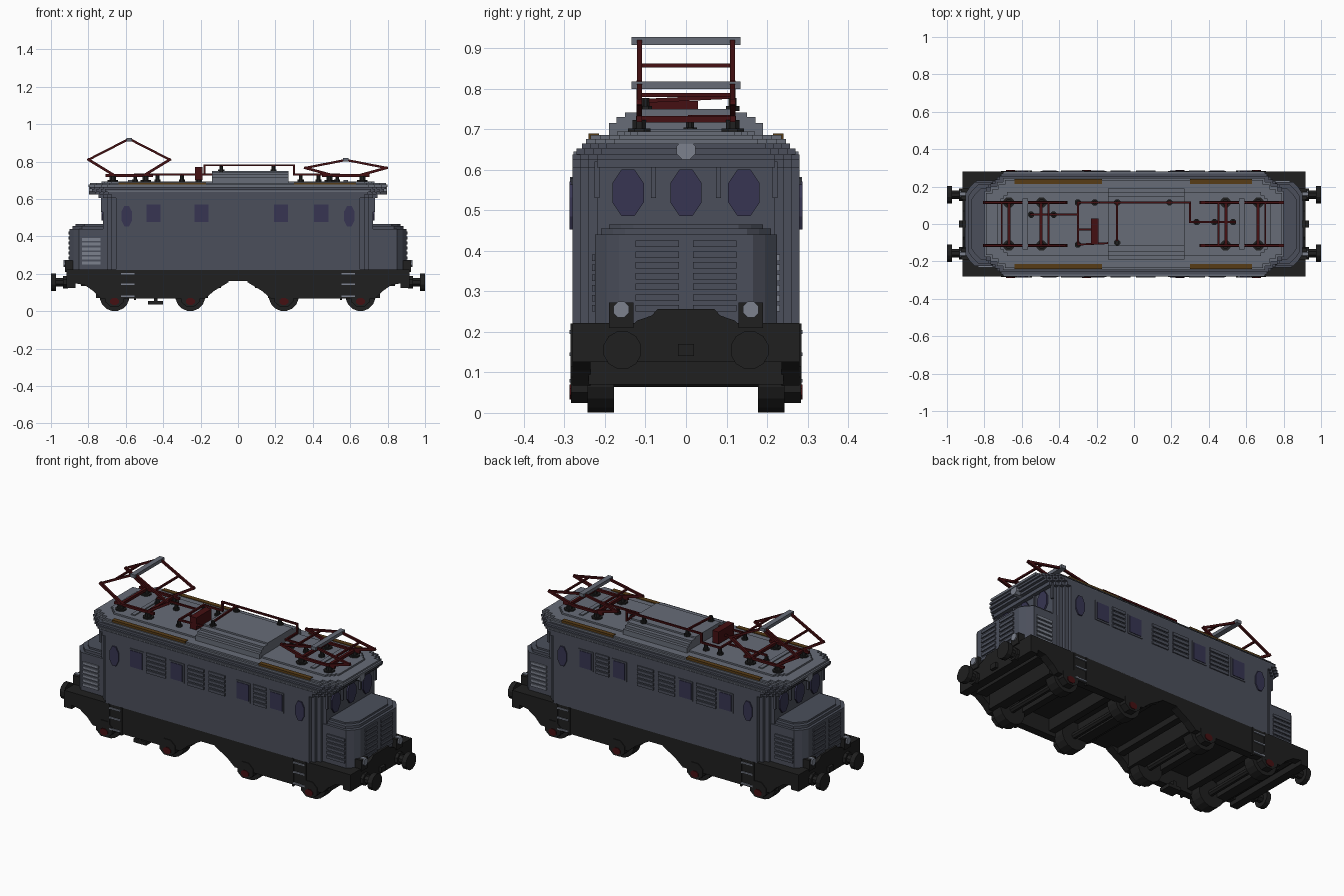
import bpy, bmesh, math
from mathutils import Vector

cube = bpy.data.objects.get("Cube")
if cube:
    bpy.data.objects.remove(cube, do_unlink=True)


def material(name, rgb):
    m = bpy.data.materials.new(name)
    m.use_nodes = True
    col = (*rgb, 1)
    m.diffuse_color = col
    bsdf = next(n for n in m.node_tree.nodes if n.type == 'BSDF_PRINCIPLED')
    bsdf.inputs["Base Color"].default_value = col
    bsdf.inputs["Roughness"].default_value = 0.8
    return m


BODY = material("slate_grey", (0.070, 0.078, 0.105))
ROOF = material("roof_grey", (0.135, 0.150, 0.185))
BLACK = material("chassis_black", (0.014, 0.014, 0.014))
RED = material("dark_red", (0.060, 0.005, 0.006))
GLASS = material("window_blue", (0.038, 0.036, 0.085))
BROWN = material("walkway_brown", (0.095, 0.045, 0.008))
LIGHT = material("lamp_grey", (0.20, 0.22, 0.27))


class Part:
    """Collects simple solids into one named mesh."""
    def __init__(self, name, mat):
        self.name, self.mat, self.bm = name, mat, bmesh.new()

    def prism(self, pts, axis, a, b):
        # extrude a 2D outline along an axis; outline uses the other two axes in order
        def place(p, d):
            c = list(p)
            c.insert(axis, d)
            return self.bm.verts.new(c)
        lo, hi = [place(p, a) for p in pts], [place(p, b) for p in pts]
        self.bm.faces.new(lo)
        self.bm.faces.new(hi)
        n = len(pts)
        for i in range(n):
            j = (i + 1) % n
            self.bm.faces.new((lo[i], lo[j], hi[j], hi[i]))

    def box(self, x0, x1, y0, y1, z0, z1):
        self.prism([(x0, y0), (x1, y0), (x1, y1), (x0, y1)], 2, z0, z1)

    def disc(self, c, rx, ry, axis, a, b, n=12):
        t = [2 * math.pi * (i + 0.5) / n for i in range(n)]
        self.prism([(c[0] + rx * math.cos(k), c[1] + ry * math.sin(k)) for k in t], axis, a, b)

    def bar(self, p, q, r=0.006):
        p, q = Vector(p), Vector(q)
        d = (q - p).normalized()
        u = d.cross(Vector((0, 1, 0)) if abs(d.y) < 0.9 else Vector((0, 0, 1))).normalized() * r
        v = d.cross(u)
        ring = [[self.bm.verts.new(e + u * s + v * t) for s, t in ((1, 1), (-1, 1), (-1, -1), (1, -1))]
                for e in (p - d * r, q + d * r)]
        self.bm.faces.new(ring[0])
        self.bm.faces.new(ring[1])
        for i in range(4):
            j = (i + 1) % 4
            self.bm.faces.new((ring[0][i], ring[0][j], ring[1][j], ring[1][i]))

    def done(self):
        bmesh.ops.recalc_face_normals(self.bm, faces=self.bm.faces)
        me = bpy.data.meshes.new(self.name)
        self.bm.to_mesh(me)
        self.bm.free()
        me.materials.append(self.mat)
        bpy.context.collection.objects.link(bpy.data.objects.new(self.name, me))


def plan(hx, hy, cx, cy, steps=3):
    # rectangle with stair-stepped corners
    q = []
    for i in range(steps + 1):
        q.append((hx - cx * i / steps, hy - cy * (steps - i) / steps))
        if i < steps:
            q.append((hx - cx * (i + 1) / steps, hy - cy * (steps - i) / steps))
    return q + [(-x, y) for x, y in q[::-1]] + [(-x, -y) for x, y in q] + [(x, -y) for x, y in q[::-1]]


SIDES = (-1, 1)

# Main body, flaring in steps towards the eaves
p = Part("body_shell", BODY)
for hx, hy, z0, z1 in ((.722, .28, .22, .605), (.745, .28, .605, .625), (.765, .28, .625, .638),
                       (.78, .27, .638, .652), (.79, .257, .652, .665)):
    p.prism(plan(hx, hy, .07, .06), 2, z0, z1)
p.done()

# Roof with raised centre
p = Part("roof", ROOF)
p.prism(plan(.80, .247, .10, .07), 2, .663, .676)
p.prism(plan(.79, .235, .10, .07), 2, .676, .685)
p.prism(plan(.73, .17, .05, .05), 2, .685, .694)
for hy, z in ((.19, .715), (.172, .73), (.15, .741), (.115, .75)):
    p.box(-.14, .27, -hy, hy, .68, z)
for s in SIDES:     # eave strips along the sides
    p.box(-.70, .70, s * .25, s * .277, .636, .645)
    p.box(s * .575 - .012, s * .575 + .012, -.14, .14, .69, .70)
p.done()
p = Part("roof_walkways", BROWN)
for s in SIDES:
    for x0, x1 in ((-.64, -.17), (.30, .63)):
        p.box(x0, x1, s * .215, s * .241, .676, .689)
p.done()

# End hoods with louvres
p = Part("end_hoods", BODY)
lv = Part("hood_louvres", BODY)
lp = Part("hood_side_panels", LIGHT)
for e in SIDES:
    for hy, dx, z1 in ((.225, .90, .44), (.21, .885, .455), (.19, .87, .465)):
        pts = [(e * .70, -hy), (e * (dx - .05), -hy), (e * (dx - .02), -hy + .03), (e * dx, -hy + .06),
               (e * dx, hy - .06), (e * (dx - .02), hy - .03), (e * (dx - .05), hy), (e * .70, hy)]
        p.prism(pts, 2, .215, z1)
    for i in range(7):
        z = .25 + i * .0265
        for y0 in (-.125, .017):
            lv.box(e * .895, e * .907, y0, y0 + .108, z, z + .016)
    for s in SIDES:
        # the panel on one hood of each side is lighter
        q, x0, x1 = (lp, .735, .835) if e * s > 0 else (lv, .73, .845)
        for i in range(6):
            z = .25 + i * .025
            q.box(e * x0, e * x1, s * .22, s * .232, z, z + .016)
for q in (p, lv, lp):
    q.done()

# Side windows, vents and cab windows
g = Part("windows", GLASS)
fr = Part("window_frames", BODY)
v = Part("side_vents", BODY)
for s in SIDES:
    for x in (-.452, -.195, .23, .445):
        fr.box(x - .047, x + .047, s * .275, s * .284, .467, .58)
        g.box(x - .038, x + .038, s * .275, s * .287, .476, .571)
    for x in (-.595, .595):
        g.disc((x, .508), .031, .06, 1, s * .275, s * .287, 8)
    for x0, x1 in ((-.39, -.265), (-.125, -.02), (.01, .115), (.295, .38)):
        for i in range(5):
            z = .465 + i * .025
            v.box(x0, x1, s * .275, s * .286, z, z + .017)
    for y in (-.143, 0, .143):
        g.disc((y, .543), .042, .062, 0, s * .715, s * .731, 8)
    for y in (-.22, -.08, .08, .22):        # cab handrails
        v.box(s * .72, s * .732, y - .006, y + .006, .53, .62)
for q in (g, fr, v):
    q.done()

# Headlamps
lamp = Part("headlamps", LIGHT)
hous = Part("lamp_housings", BLACK)
for e in SIDES:
    lamp.disc((0, .648), .025, .025, 0, e * .74, e * .797, 8)
    for y in (-.16, .16):
        hous.box(e * .88, e * .925, y - .03, y + .03, .21, .272)
        lamp.disc((y, .255), .021, .021, 0, e * .90, e * .932, 8)
lamp.done()
hous.done()

# Chassis: platform, end beams, side frames, cross members
p = Part("chassis", BLACK)
p.box(-.91, .91, -.28, .28, .16, .222)
for e in SIDES:
    p.box(e * .87, e * .918, -.28, .28, .125, .222)
    p.prism([(-.14, .21), (.14, .21), (.12, .228), (.085, .24), (.07, .256), (-.07, .256),
             (-.085, .24), (-.12, .228)], 0, e * .88, e * .918)
    frame = [(.91, .17), (.91, .155), (.82, .14), (.77, .105), (.735, .068), (.175, .068),
             (.13, .107), (.05, .155), (.05, .17)]
    for s in SIDES:
        p.prism([(e * x, z) for x, z in frame], 1, s * .235, s * .28)
    for x, w, z in ((.81, .03, .135), (.73, .03, .07), (.57, .02, .09), (.345, .02, .09),
                    (.19, .03, .07), (.11, .02, .125)):
        p.box(e * x - w, e * x + w, -.24, .24, z, .165)
p.box(-.48, -.40, -.27, -.20, .035, .055)
p.box(-.45, -.43, -.27, -.20, .05, .08)
p.done()

# Wheels, axles and red hubs
w = Part("wheels", BLACK)
h = Part("wheel_hubs", RED)
for x in (-.66, -.255, .245, .655):
    w.disc((x, .08), .018, .018, 1, -.2, .2, 8)
    for s in SIDES:
        w.disc((x, .08), .08, .08, 1, s * .178, s * .243, 16)
        w.disc((x, .07), .055, .05, 1, s * .24, s * .284, 8)
        h.disc((x, .052), .026, .02, 1, s * .25, s * .288, 8)
w.done()
h.done()

# Buffers
p = Part("buffers", BLACK)
for e in SIDES:
    for y in (-.157, .157):
        p.disc((y, .155), .036, .036, 0, e * .91, e * .935, 8)
        p.disc((y, .155), .024, .024, 0, e * .91, e * .98, 8)
        p.disc((y, .155), .048, .048, 0, e * .972, e * 1.0, 12)
    p.box(e * .91, e * .935, -.02, .02, .14, .17)
p.done()

# Door steps
p = Part("door_steps", LIGHT)
r = Part("step_rails", BLACK)
for s in SIDES:
    for x in (-.59, .59):
        for z in (.075, .14, .195):
            p.box(x - .036, x + .036, s * .275, s * .287, z, z + .009)
        for dx in (-.04, .04):
            r.box(x + dx - .005, x + dx + .005, s * .27, s * .285, .06, .22)
p.done()
r.done()

# Pantographs: one raised, one lowered
ins = Part("insulators", BLACK)


def insulator(x, y, z=.685, r=.027):
    ins.disc((x, y), r, r, 2, z, z + .012, 8)
    ins.disc((x, y), r * .6, r * .6, 2, z + .012, z + .032, 8)


for name, cx, zv, zt in (("raised_pantograph", -.582, .81, .915), ("lowered_pantograph", .577, .766, .806)):
    p = Part(name, RED)
    for s in SIDES:
        y = s * .115
        p.bar((cx - .12, y, .725), (cx + .12, y, .725), .007)
        for d in SIDES:
            low, mid, top = (cx + d * .086, y, .73), (cx + d * .217, y, zv), (cx + d * .012, y, zt)
            p.bar(low, mid, .007)
            p.bar(mid, top, .006)
            insulator(cx + d * .088, y, .69, .03)
    for d in SIDES:
        p.bar((cx + d * .086, -.115, .725), (cx + d * .086, .115, .725), .008)
        k = cx + d * (.217 - .205 * .45)
        zk = zv + (zt - zv) * .45
        p.bar((k, -.115, zk), (k, .115, zk), .005)
    p.bar((cx, -.12, zt), (cx, .12, zt), .006)
    p.done()
    c = Part(name + "_collector", ROOF)
    c.box(cx - .015, cx + .015, -.135, .135, zt - .007, zt + .012)
    c.done()

# Roof busbars and switch gear
p = Part("roof_busbars", RED)
p.box(-.23, -.19, -.11, .03, .70, .77)
paths = (((-.55, .05, .73), (-.30, .05, .73), (-.30, .115, .73), (-.18, .115, .73), (-.18, .115, .78),
          (.30, .115, .78), (.30, .115, .73), (.30, .01, .73), (.54, .01, .73)),
         ((-.30, .05, .73), (-.30, -.11, .73), (-.09, -.10, .73)),
         ((-.30, -.03, .73), (-.21, -.03, .73)),
         ((-.09, -.10, .77), (-.09, .115, .78)))
for path in paths:
    for a, b in zip(path, path[1:]):
        p.bar(a, b, .005)
p.done()
for x, y, z in ((-.55, .05, .692), (-.43, .05, .692), (-.30, .115, .692), (-.30, -.11, .692), (-.21, .115, .692),
                (-.09, .115, .745), (-.09, -.10, .745), (.19, .115, .745), (.335, .01, .692),
                (.43, .01, .692), (.53, .01, .692)):
    insulator(x, y, z, .018)
ins.done()
